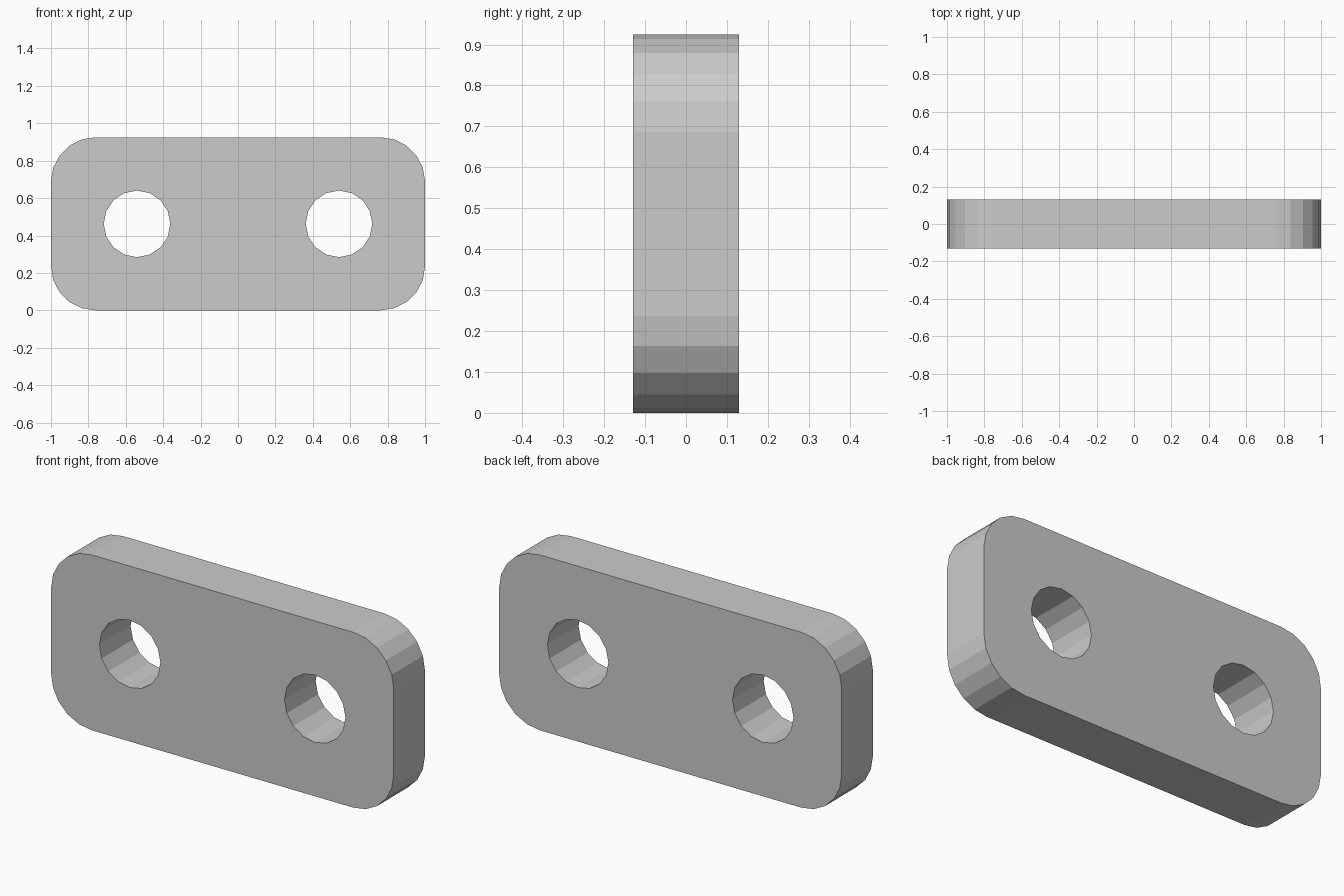
import bpy
import bmesh
from math import cos, sin, pi
from mathutils import Vector

WIDTH, HEIGHT, DEPTH = 2.0, 0.925, 0.26
CORNER_RADIUS, CORNER_STEPS = 0.237, 5
HOLE_X, HOLE_RADIUS, HOLE_SIDES = 0.54, 0.178, 16

cube = bpy.data.objects.get("Cube")
if cube:
    bpy.data.objects.remove(cube, do_unlink=True)


def arc(cx, cz, radius, start, sweep, steps, closed=False):
    """Points of an arc on the front plane of the plate."""
    count = steps if closed else steps + 1
    angles = [start + sweep * i / steps for i in range(count)]
    return [Vector((cx + radius * cos(a), -DEPTH / 2, cz + radius * sin(a)))
            for a in angles]


def add_loop(bm, points):
    verts = [bm.verts.new(p) for p in points]
    return [bm.edges.new((v, verts[(i + 1) % len(verts)]))
            for i, v in enumerate(verts)]


# Rounded outline, one quarter arc per corner
mid_z = HEIGHT / 2
dx, dz = WIDTH / 2 - CORNER_RADIUS, mid_z - CORNER_RADIUS
outline = []
for quarter, (sx, sz) in enumerate([(1, 1), (-1, 1), (-1, -1), (1, -1)]):
    outline += arc(sx * dx, mid_z + sz * dz, CORNER_RADIUS,
                   quarter * pi / 2, pi / 2, CORNER_STEPS)

# Flat face with two holes
bm = bmesh.new()
edges = add_loop(bm, outline)
for side in (-1, 1):
    edges += add_loop(bm, arc(side * HOLE_X, mid_z, HOLE_RADIUS,
                              0, 2 * pi, HOLE_SIDES, closed=True))
bmesh.ops.triangle_fill(bm, edges=edges, use_beauty=True, use_dissolve=False)

# Thickness from front to back
result = bmesh.ops.extrude_face_region(bm, geom=bm.faces[:], use_keep_orig=True)
back = [g for g in result["geom"] if isinstance(g, bmesh.types.BMVert)]
bmesh.ops.translate(bm, verts=back, vec=(0, DEPTH, 0))
bmesh.ops.recalc_face_normals(bm, faces=bm.faces[:])

mesh = bpy.data.meshes.new("link_plate")
bm.to_mesh(mesh)
bm.free()
plate = bpy.data.objects.new("link_plate", mesh)
bpy.context.collection.objects.link(plate)
